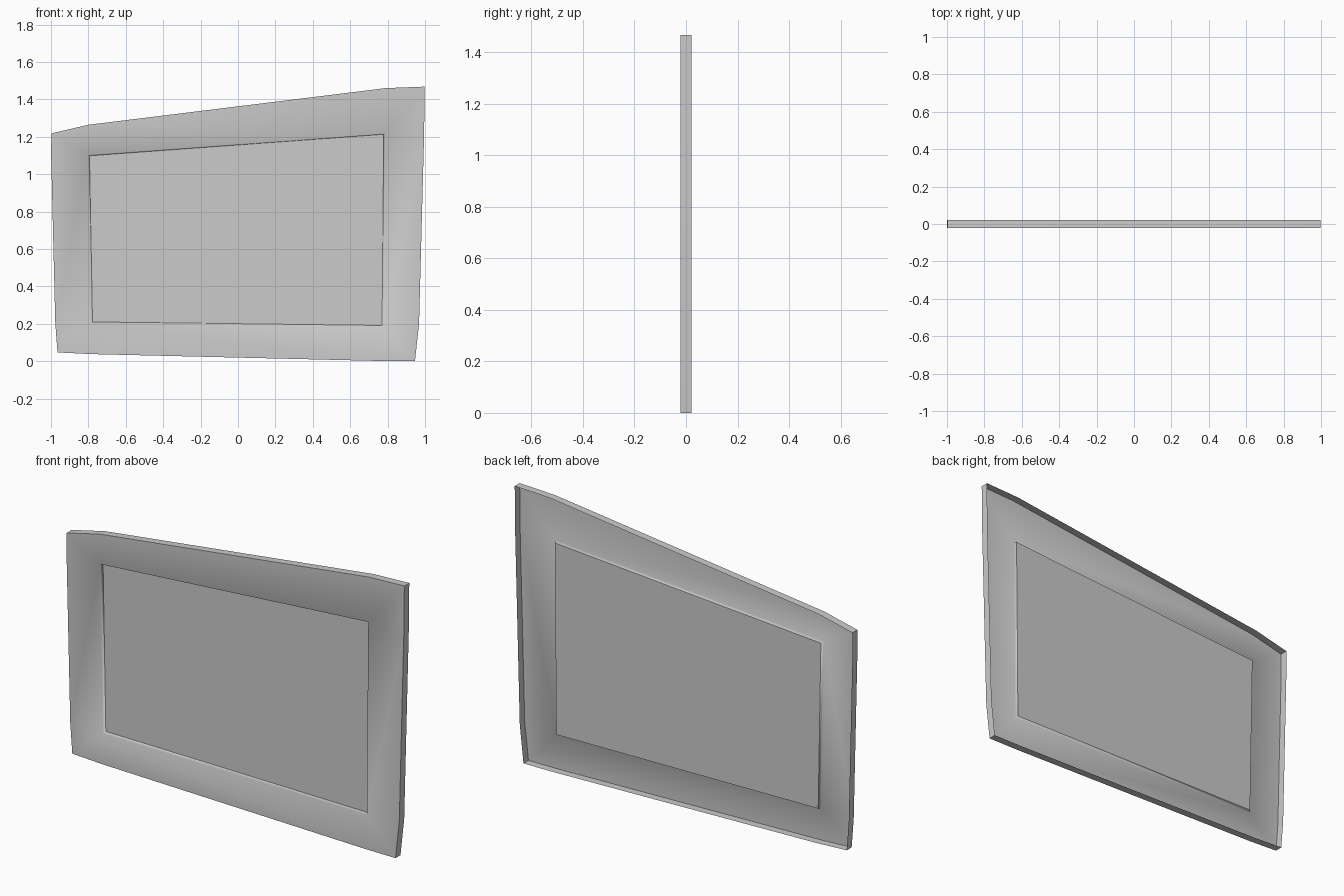
import bpy, bmesh

if "Cube" in bpy.data.objects:
    bpy.data.objects.remove(bpy.data.objects["Cube"])

# Outlines in (x, z), counter-clockwise seen from the front (-y)
inner = [(-0.784, 0.204), (0.776, 0.185), (0.785, 1.219), (-0.8, 1.104)]
# Per corner: outer point before, at and after the corner
outer = [[(-0.977, 0.205), (-0.965, 0.047), (-0.785, 0.038)],
         [(0.77, 0.001), (0.946, 0.0), (0.968, 0.2)],
         [(0.995, 1.21), (0.998, 1.468), (0.79, 1.46)],
         [(-0.8, 1.264), (-0.998, 1.218), (-0.999, 1.1)]]
T = 0.021       # half depth of the frame
PANE = -0.005   # depth of the recessed pane
INSET = 0.006   # slope of the inner lip
lip = [(x - INSET * (1 if x > 0 else -1), z - INSET * (1 if z > 0.7 else -1))
       for x, z in inner]


def ring(bm, pts, y):
    return [bm.verts.new((x, y, z)) for x, z in pts]


def bridge(bm, a, b):
    for k in range(len(a)):
        n = (k + 1) % len(a)
        bm.faces.new((a[k], a[n], b[n], b[k]))


def finish(bm, name):
    me = bpy.data.meshes.new(name)
    bm.to_mesh(me)
    bm.free()
    ob = bpy.data.objects.new(name, me)
    bpy.context.collection.objects.link(ob)


# Window frame: front face of corner and side quads, open at the back
bm = bmesh.new()
iv = ring(bm, inner, -T)
ov = [ring(bm, c, -T) for c in outer]
for k in range(4):
    n = (k + 1) % 4
    bm.faces.new((iv[k], *ov[k]))
    bm.faces.new((iv[k], ov[k][2], ov[n][0], iv[n]))
# Sloping inner lip and outer skirt
bridge(bm, iv, ring(bm, lip, PANE))
rim = [v for c in ov for v in c]
back = ring(bm, [p for c in outer for p in c], T)
bridge(bm, back, rim)
# Soft inner lip, crisp outer rim and skirt corners
for f in bm.faces:
    f.smooth = True
for a, b in zip(rim, rim[1:] + rim[:1]):
    bm.edges.get((a, b)).smooth = False
for k in range(1, 12, 3):
    bm.edges.get((rim[k], back[k])).smooth = False
finish(bm, "window_frame")

# Recessed pane filling the opening
bm = bmesh.new()
bm.faces.new(ring(bm, lip, PANE))
finish(bm, "window_pane")
